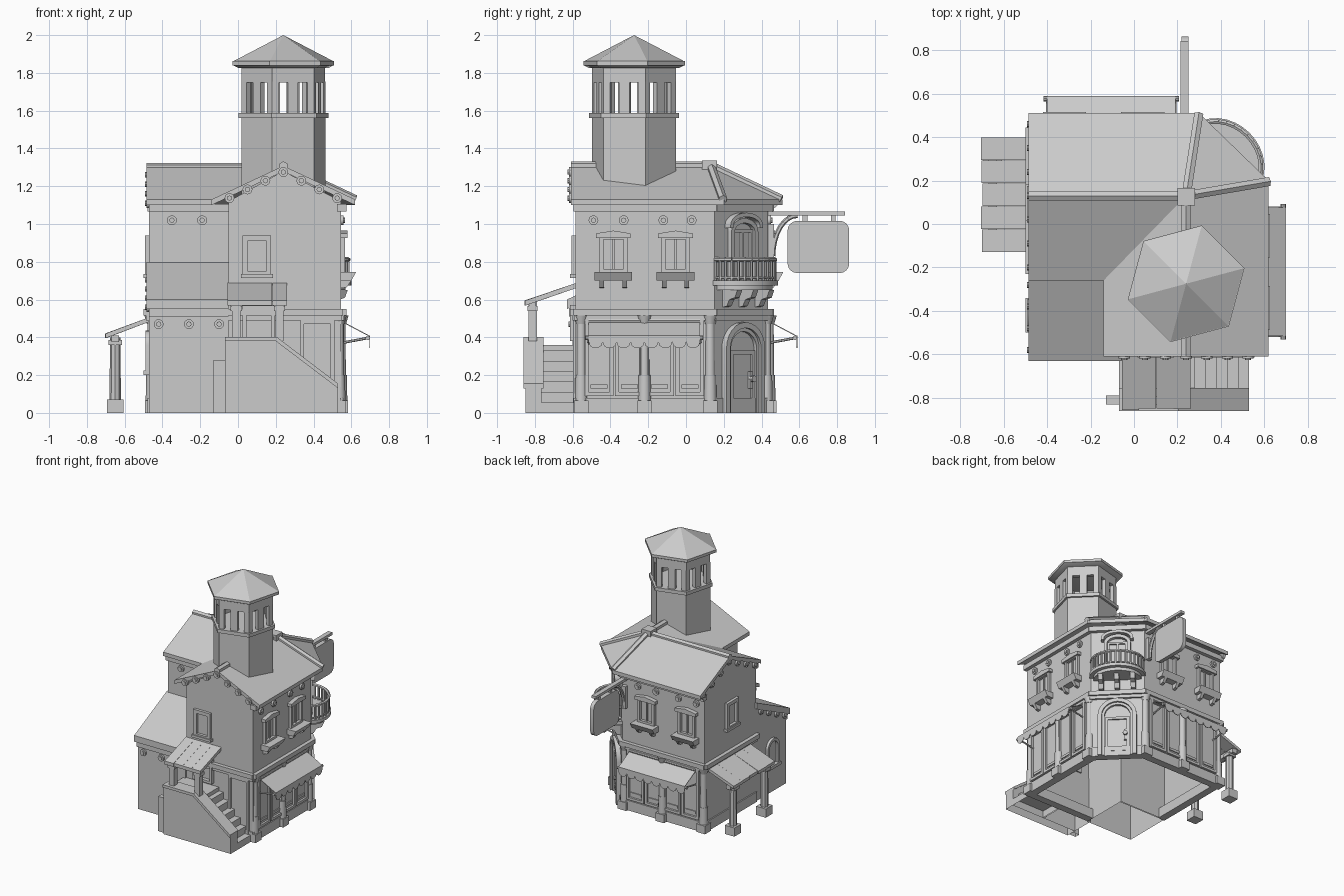
import bpy, bmesh, math, random
from math import pi, sin, cos, radians
from mathutils import Vector, Matrix

if "Cube" in bpy.data.objects:
    bpy.data.objects.remove(bpy.data.objects["Cube"])

random.seed(4)
grey = bpy.data.materials.new("plaster_grey")
grey.diffuse_color = (0.6, 0.6, 0.6, 1)
grey.use_nodes = True
grey.node_tree.nodes["Principled BSDF"].inputs["Base Color"].default_value = grey.diffuse_color
I = Matrix.Identity(4)


def wall(deg, d, c=(0, 0)):
    """Local frame of a wall: x along it, y outward, z up."""
    a = radians(deg)
    return Matrix.Translation((c[0] + d * cos(a), c[1] + d * sin(a), 0)) @ Matrix.Rotation(a - pi / 2, 4, 'Z')


class Part:
    def __init__(self):
        self.bm = bmesh.new()

    def loft(self, a, b):
        va, vb = [self.bm.verts.new(p) for p in a], [self.bm.verts.new(p) for p in b]
        n = len(va)
        self.bm.faces.new(va[::-1])
        self.bm.faces.new(vb)
        for i in range(n):
            self.bm.faces.new((va[i], va[(i + 1) % n], vb[(i + 1) % n], vb[i]))

    def plan(self, pts, z0, z1, M=I):
        self.loft([M @ Vector((x, y, z0)) for x, y in pts], [M @ Vector((x, y, z1)) for x, y in pts])

    def ext(self, M, pts, o0, o1):
        self.loft([M @ Vector((u, o0, z)) for u, z in pts], [M @ Vector((u, o1, z)) for u, z in pts])

    def side(self, M, pts, u0, u1):
        self.loft([M @ Vector((u0, o, z)) for o, z in pts], [M @ Vector((u1, o, z)) for o, z in pts])

    def box(self, M, u, o, z):
        self.plan([(u[0], o[0]), (u[1], o[0]), (u[1], o[1]), (u[0], o[1])], z[0], z[1], M)

    def slab(self, pts, t):
        self.loft([Vector(p) - Vector((0, 0, t)) for p in pts], [Vector(p) for p in pts])

    def rod(self, p, q, r, r2=None, n=8, M=I):
        p, q = M @ Vector(p), M @ Vector(q)
        d = q - p
        R = Matrix.Translation((p + q) / 2) @ d.to_track_quat('Z', 'Y').to_matrix().to_4x4()
        bmesh.ops.create_cone(self.bm, cap_ends=True, segments=n, radius1=r, radius2=r if r2 is None else r2,
                              depth=d.length, matrix=R)

    def done(self, name, open_base=False):
        bmesh.ops.recalc_face_normals(self.bm, faces=self.bm.faces)
        if open_base:
            low = [f for f in self.bm.faces if all(v.co.z < .001 for v in f.verts)]
            bmesh.ops.delete(self.bm, geom=low, context='FACES')
        me = bpy.data.meshes.new(name)
        self.bm.to_mesh(me)
        me.materials.append(grey)
        ob = bpy.data.objects.new(name, me)
        bpy.context.collection.objects.link(ob)
        bpy.ops.object.select_all(action='DESELECT')
        ob.select_set(True)
        bpy.context.view_layer.objects.active = ob
        bpy.ops.object.shade_smooth_by_angle(angle=radians(35))


RIGHT, BACK, LEFT, FRONT = wall(0, .545), wall(90, .435), wall(180, .47), wall(-90, .585)
CORNER, INNER, LOW = wall(45, .493), wall(-90, .22), wall(-90, .6)
RAKE_F, RAKE_L = wall(-90, .605), wall(180, .47)
CU = .08  # middle of the chamfered corner
ZR, ZE = 1.308, 1.13

# Walls: angled footprint, open underneath, plus gables and low annex
p = Part()
foot = [(-.47, -.22), (-.05, -.22), (-.05, -.585), (.545, -.585), (.545, .152), (.262, .435), (-.47, .435)]
p.plan(foot, 0, 1.1)
p.ext(LEFT, [(-.22, 1.09), (.435, 1.09), (.435, 1.12), (.13, 1.28), (-.22, 1.12)], -.05, 0)
p.ext(FRONT, [(.05, 1.09), (-.545, 1.09), (-.545, 1.12), (-.24, 1.28), (.05, 1.12)], -.05, 0)
p.done("main_walls", True)
p = Part()
p.ext(wall(180, 0), [(-.6, 0), (-.21, 0), (-.21, .76), (-.6, .57)], .05, .47)
p.done("annex_walls", True)

# Roof slopes and ridge tiles
p = Part()
top = (.24, .13, ZR)
for q in ([(-.485, .13, ZR), top, (.3, .51, ZE), (-.485, .51, ZE)],
          [(-.485, .13, ZR), top, (-.14, -.26, ZE), (-.485, -.26, ZE)],
          [top, (.24, -.61, ZR), (.62, -.61, ZE), (.62, .2, ZE)],
          [top, (.24, -.61, ZR), (-.14, -.61, ZE), (-.14, -.26, ZE)],
          [top, (.62, .2, ZE), (.3, .51, ZE)]):
    p.slab(q, .03)
p.slab([(-.485, -.63, .6), (-.05, -.63, .6), (-.05, -.21, .8), (-.485, -.21, .8)], .05)
p.done("roof")
p = Part()
for e in ((-.485, .13, ZR - .008), (.24, -.61, ZR), (.62, .195, ZE), (.298, .505, ZE)):
    p.rod((.24, .13, e[2] if e[2] > 1.2 else ZR), e, .024, n=6)
p.box(I, (.2, .28), (.085, .165), (1.28, 1.335))
p.done("ridge_tiles")

# Storey band and cornice along every wall
edges = [(RIGHT, -.152, .585), (BACK, -.47, .262), (CORNER, -.12, .28), (FRONT, -.545, .05), (LEFT, -.22, .435)]
p = Part()
for M, a, b in edges:
    p.box(M, (a - .01, b + .01), (-.02, .03), (.515, .55))
    p.box(M, (a - .005, b + .005), (-.02, .016), (.49, .515))
    if M not in (FRONT, LEFT):
        p.box(M, (a - .01, b + .01), (-.02, .03), (1.065, 1.105))
    p.box(M, (a, b), (-.05, .01), (0, .08))
p.box(INNER, (.05, .47), (-.02, .03), (1.065, 1.105))
p.box(LOW, (.05, .47), (-.02, .02), (.51, .56))
p.done("cornices")

# Round bosses under the eaves and rafter ends on the gables
p = Part()
spots = [(RIGHT, u, 1.02) for u in (.49, .33, .12, -.03)] + [(BACK, u, 1.02) for u in (-.4, -.24, -.04, .12)]
spots += [(INNER, u, 1.02) for u in (.35, .19)] + [(LOW, u, .47) for u in (.42, .26, .1)]
for i in range(-3, 4):
    spots += [(RAKE_F, -.24 + i * .095, 1.275 - abs(i) * .046), (RAKE_L, .13 + i * .11, 1.26 - abs(i) * .05)]
for i in range(4):
    spots.append((RAKE_L, -.58 + i * .1, .56 + i * .048))
for M, u, z in spots:
    p.rod((u, -.01, z), (u, .014, z), .026, n=12, M=M)
    p.rod((u, .014, z), (u, .022, z), .014, n=8, M=M)
p.done("eave_bosses")


# Windows and arches
def frame(p, M, u, w, z0, z1, t=.022, o=.022):
    p.box(M, (u - w, u - w + t), (-.01, o), (z0, z1))
    p.box(M, (u + w - t, u + w), (-.01, o), (z0, z1))
    p.box(M, (u - w, u + w), (-.01, o), (z0, z0 + t))
    p.box(M, (u - w, u + w), (-.01, o), (z1 - t, z1))


def arch(p, M, u, w, z0, zc, rise, t, o):
    arc = lambda k: [(u + (w - k) * cos(pi * i / 12), zc + (rise - k) * sin(pi * i / 12)) for i in range(13)]
    p.ext(M, [(u + w, z0)] + arc(0) + [(u - w, z0), (u - w + t, z0)] + arc(t)[::-1] + [(u + w - t, z0)], -.01, o)


p = Part()
for M, u in ((RIGHT, .385), (RIGHT, .055), (BACK, -.32), (BACK, .04)):
    frame(p, M, u, .075, .74, .94)
    p.box(M, (u - .006, u + .006), (0, .01), (.75, .93))
    p.ext(M, [(u - .092, .925), (u + .092, .925), (u + .092, .95), (u, .965), (u - .092, .95)], 0, .035)
    p.side(M, [(0, .70), (.055, .70), (.08, .745), (0, .745)], u - .1, u + .1)
    for s in (-.06, .06):
        p.side(M, [(0, .66), (.03, .665), (.055, .70), (0, .70)], u + s - .012, u + s + .012)
for M, u in ((FRONT, -.1), (LEFT, .1)):
    frame(p, M, u, .075, .72, .94, .028)
    p.box(M, (u - .085, u + .085), (0, .03), (.715, .735))
arch(p, LEFT, -.42, .075, .22, .36, .075, .022, .02)
p.box(LEFT, (-.5, -.34), (0, .03), (.2, .225))
p.done("upper_windows")

# Shop fronts with pilasters
p = Part()
for M, a, b in ((RIGHT, -.1, .54), (BACK, -.43, .22)):
    n = 4
    s = (b - a) / n
    for i in range(n):
        frame(p, M, a + s * (i + .5), s * .47, .09, .49, .02, .016)
        p.box(M, (a + s * i + .035, a + s * (i + 1) - .035), (0, .008), (.13, .15))
frame(p, FRONT, -.42, .09, .05, .49, .02, .014)
frame(p, FRONT, -.11, .085, .38, .57, .02, .03)
p.done("shop_fronts")
p = Part()
for x, y in ((.535, -.555), (.545, -.22), (.54, .128), (.248, .425), (-.1, .44), (-.455, .425)):
    p.rod((x, y, .05), (x, y, .5), .027, .024, 12)
    p.box(I, (x - .038, x + .038), (y - .038, y + .038), (0, .065))
    p.rod((x, y, .065), (x, y, .2), .034, .031, 12)
    p.rod((x, y, .47), (x, y, .515), .027, .04, 12)
p.done("columns")

# Scalloped awnings over rods
p = Part()
for M, a, b in ((RIGHT, -.075, .515), (BACK, -.4, .19)):
    p.side(M, [(.01, .484), (.15, .41), (.15, .404), (.01, .478)], a, b)
    n = 8
    s = (b - a) / n
    hem = [(a + s * (i + .5 - .5 * cos(pi * j / 5)), .375 - .034 * sin(pi * j / 5)) for i in range(n) for j in range(5)]
    p.ext(M, [(b, .41), (a, .41)] + hem + [(b, .375)], .15, .155)
    p.rod((a - .012, .138, .395), (b + .012, .138, .395), .008, M=M)
    p.rod((a, .012, .488), (b, .012, .488), .012, M=M)
    for u in (a, b):
        p.rod((u, 0, .37), (u, .145, .397), .007, n=6, M=M)
        p.rod((u - .016, .142, .397), (u + .016, .142, .397), .012, M=M)
p.done("awnings")

# Corner door, balcony door and balcony
p = Part()
arch(p, CORNER, CU, .145, 0, .34, .14, .03, .035)
arch(p, CORNER, CU, .118, 0, .34, .113, .022, .02)
frame(p, CORNER, CU, .09, .04, .33, .02, .012)
p.rod((CU - .06, .01, .18), (CU - .06, .04, .18), .014, .018, M=CORNER)
p.box(CORNER, (CU - .07, CU - .05), (0, .018), (.13, .22))
arch(p, CORNER, CU, .1, .69, .96, .07, .025, .028)
frame(p, CORNER, CU, .075, .69, .97, .016, .014)
p.box(CORNER, (CU - .008, CU + .008), (0, .014), (.69, .97))
arch(p, CORNER, CU, .12, .98, .995, .065, .022, .042)
p.done("corner_doors")
p = Part()
rim = lambda k, n: [(CU + (.2 + k) * cos(pi * i / n), (.17 + k) * sin(pi * i / n)) for i in range(n + 1)]
p.plan(rim(.01, 16), .675, .7, CORNER)
p.plan(rim(-.02, 16), .65, .675, CORNER)
r = rim(-.006, 16)
for i, (u, o) in enumerate(r):
    p.rod((u, o, .7), (u, o, .81), .008, n=6, M=CORNER)
    if i:
        for z, t in ((.812, .012), (.715, .007)):
            p.rod((*r[i - 1], z), (u, o, z), t, n=6, M=CORNER)
for s in (-.12, 0, .12):
    p.side(CORNER, [(0, .56), (.03, .565), (.05, .6), (.09, .61), (.11, .65), (0, .65)], CU + s - .018, CU + s + .018)
p.done("balcony")

# Hanging sign with curved bracket
p = Part()
p.box(I, (.215, .252), (.43, .842), (1.045, 1.066))
arm = [(.232, .46 + .13 * (1 - cos(t)), .83 + .215 * sin(t)) for t in [pi / 2 * i / 8 for i in range(9)]]
for a, b in zip(arm, arm[1:]):
    p.rod(a, b, .013, n=6)
p.box(I, (.215, .25), (.43, .465), (.82, 1.0))
for y in (.63, .78):
    p.box(I, (.225, .242), (y - .012, y + .012), (1.0, 1.05))
p.done("sign_bracket")
p = Part()
c = [(.59, .79), (.812, .79), (.812, .967), (.59, .967)]
pts = [(-(c[k][0] + .052 * cos(a)), c[k][1] + .05 * sin(a)) for k in range(4)
       for a in [pi + k * pi / 2 + j * pi / 8 for j in range(5)]]
p.ext(wall(0, 0), pts, .218, .25)
p.done("sign_board")

# Tower shaft, lantern and pointed roof
p = Part()
C = (.24, -.275)
hexa = lambda r: [(C[0] + r * cos(radians(15 + 60 * k)), C[1] + r * sin(radians(15 + 60 * k))) for k in range(6)]
p.plan(hexa(.23), 1.1, 1.57)
p.plan(hexa(.247), 1.56, 1.588)
for k in range(6):
    M = wall(45 + 60 * k, .199, C)
    for a, b in ((-.115, -.078), (-.028, .028), (.078, .115)):
        p.box(M, (a, b), (-.03, 0), (1.58, 1.755))
    p.box(M, (-.113, .113), (-.03, 0), (1.75, 1.84))
p.done("tower")
p = Part()
ring = lambda r, z: [Vector((x, y, z)) for x, y in hexa(r)]
p.loft(ring(.245, 1.825), ring(.275, 1.84))
p.loft(ring(.278, 1.84), ring(.278, 1.862))
p.done("tower_cornice")
p = Part()
p.bm.from_mesh(bpy.data.meshes.new("empty"))
tip = p.bm.verts.new((C[0], C[1], 2.0))
base = [p.bm.verts.new(v) for v in ring(.274, 1.862)]
p.bm.faces.new(base)
for k in range(6):
    p.bm.faces.new((base[k], base[(k + 1) % 6], tip))
for e in p.bm.edges:
    e.smooth = False
p.done("tower_roof")
for f in bpy.data.objects["tower_roof"].data.polygons:
    f.use_smooth = False

# Side porch of uneven planks on posts
p = Part()
for i in range(5):
    y0, x0 = -.13 + i * .106, -.70 + random.uniform(-.006, .018)
    p.slab([(x0, y0, .42), (-.46, y0, .51), (-.46, y0 + .105, .51), (x0, y0 + .105, .42)], .024)
p.box(I, (-.67, -.63), (-.12, .39), (.375, .41))
for y in (-.07, .33):
    p.rod((-.65, y, .06), (-.65, y, .4), .03, .028, 8)
    p.box(I, (-.693, -.607), (y - .043, y + .043), (0, .07))
    p.box(I, (-.685, -.615), (y - .035, y + .035), (.36, .385))
p.done("side_porch")

# Front stair, parapet and landing canopy
p = Part()
p.ext(I, [(-.07, 0), (.53, 0), (.53, .13), (.2, .38), (-.07, .38)], -.85, -.765)
p.ext(I, [(-.07, .38), (.2, .38), (.53, .13), (.53, .155), (.205, .402), (-.07, .402)], -.86, -.755)
p.box(I, (-.07, .24), (-.77, -.58), (0, .36))
for i in range(6):
    p.box(I, (.23, .53 - i * .05), (-.77, -.58), (.055 * i, .055 * (i + 1)))
p.box(I, (-.13, -.07), (-.83, -.79), (0, .28))
p.done("front_stair", True)
p = Part()
for i in range(4):
    x0, y0 = -.055 + i * .079, -.86 + random.uniform(0, .012)
    p.slab([(x0, y0, .595), (x0 + .078, y0, .595), (x0 + .078, -.575, .69), (x0, -.575, .69)], .027)
for x in (-.01, .22):
    p.box(I, (x - .022, x + .022), (-.835, -.79), (.38, .59))
    p.box(I, (x - .03, x + .03), (-.84, -.785), (.54, .565))
p.box(I, (-.04, .25), (-.83, -.795), (.565, .59))
p.done("landing_canopy")
